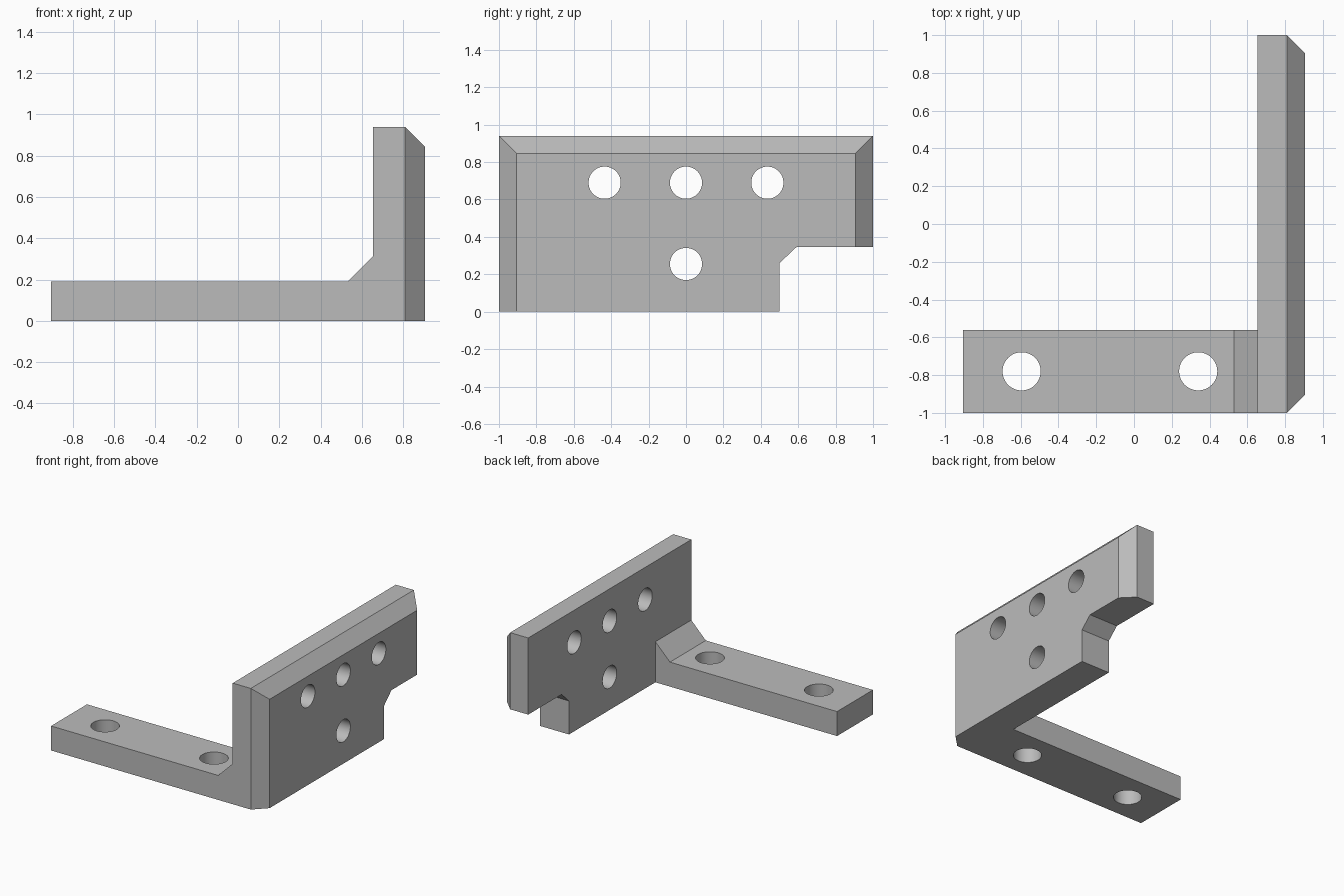
import bpy, bmesh
from mathutils import Vector, Matrix

cube = bpy.data.objects.get("Cube")
if cube:
    bpy.data.objects.remove(cube, do_unlink=True)

grey = bpy.data.materials.new("light_grey_metal")
grey.use_nodes = True
colour = (0.5, 0.5, 0.5, 1)
grey.diffuse_color = colour
grey.node_tree.nodes["Principled BSDF"].inputs["Base Color"].default_value = colour

FRONT, OUTER, INNER = -1.0, 0.905, 0.655
CHAMFER = 0.095


def finish(bm, name):
    bmesh.ops.recalc_face_normals(bm, faces=bm.faces)
    mesh = bpy.data.meshes.new(name)
    bm.to_mesh(mesh)
    bm.free()
    mesh.materials.append(grey)
    obj = bpy.data.objects.new(name, mesh)
    bpy.context.collection.objects.link(obj)
    return obj


def extrude_profile(points, direction):
    bm = bmesh.new()
    face = bm.faces.new([bm.verts.new(p) for p in points])
    new = bmesh.ops.extrude_face_region(bm, geom=[face])["geom"]
    verts = [v for v in new if isinstance(v, bmesh.types.BMVert)]
    bmesh.ops.translate(bm, verts=verts, vec=direction)
    return bm


def combine(target, other, operation):
    mod = target.modifiers.new(operation.lower(), 'BOOLEAN')
    mod.operation, mod.solver, mod.object = operation, 'EXACT', other
    bpy.context.view_layer.objects.active = target
    bpy.ops.object.modifier_apply(modifier=mod.name)
    bpy.data.objects.remove(other, do_unlink=True)


def drill(target, centre, radius, axis):
    bm = bmesh.new()
    turn = Vector((0, 0, 1)).rotation_difference(Vector(axis)).to_matrix().to_4x4()
    bmesh.ops.create_cone(bm, cap_ends=True, segments=48, radius1=radius,
                          radius2=radius, depth=0.6,
                          matrix=Matrix.Translation(centre) @ turn)
    combine(target, finish(bm, "hole_cutter"), 'DIFFERENCE')


# Upright plate with a notch under its rear end
side = [(-1, 0), (0.5, 0), (0.5, 0.26), (0.59, 0.345),
        (1, 0.345), (1, 0.94), (-1, 0.94)]
bm = extrude_profile([(INNER, y, z) for y, z in side], (OUTER - INNER, 0, 0))

# Chamfers on the two outer vertical corners
corners = [e for e in bm.edges
           if all(v.co.x > OUTER - 0.01 and abs(v.co.y) > 0.99 for v in e.verts)]
bmesh.ops.bevel(bm, geom=corners, offset=CHAMFER, segments=1, affect='EDGES')
bracket = finish(bm, "angle_bracket")

# Foot arm with a sloped gusset where it meets the plate
arm = [(-OUTER, 0), (0.75, 0), (0.75, 0.315), (INNER, 0.315),
       (0.53, 0.19), (-OUTER, 0.19)]
foot = finish(extrude_profile([(x, FRONT, z) for x, z in arm], (0, 0.44, 0)),
              "foot_arm")
combine(bracket, foot, 'UNION')

# Bolt holes through the plate and the foot
for y, z in [(-0.435, 0.69), (0, 0.69), (0.435, 0.69), (0, 0.255)]:
    drill(bracket, (0.78, y, z), 0.086, (1, 0, 0))
for x in (-0.595, 0.34):
    drill(bracket, (x, -0.78, 0.1), 0.101, (0, 0, 1))

# Smooth hole walls, crisp edges elsewhere
bpy.ops.object.select_all(action='DESELECT')
bracket.select_set(True)
bpy.context.view_layer.objects.active = bracket
bpy.ops.object.shade_smooth_by_angle(angle=0.5)
